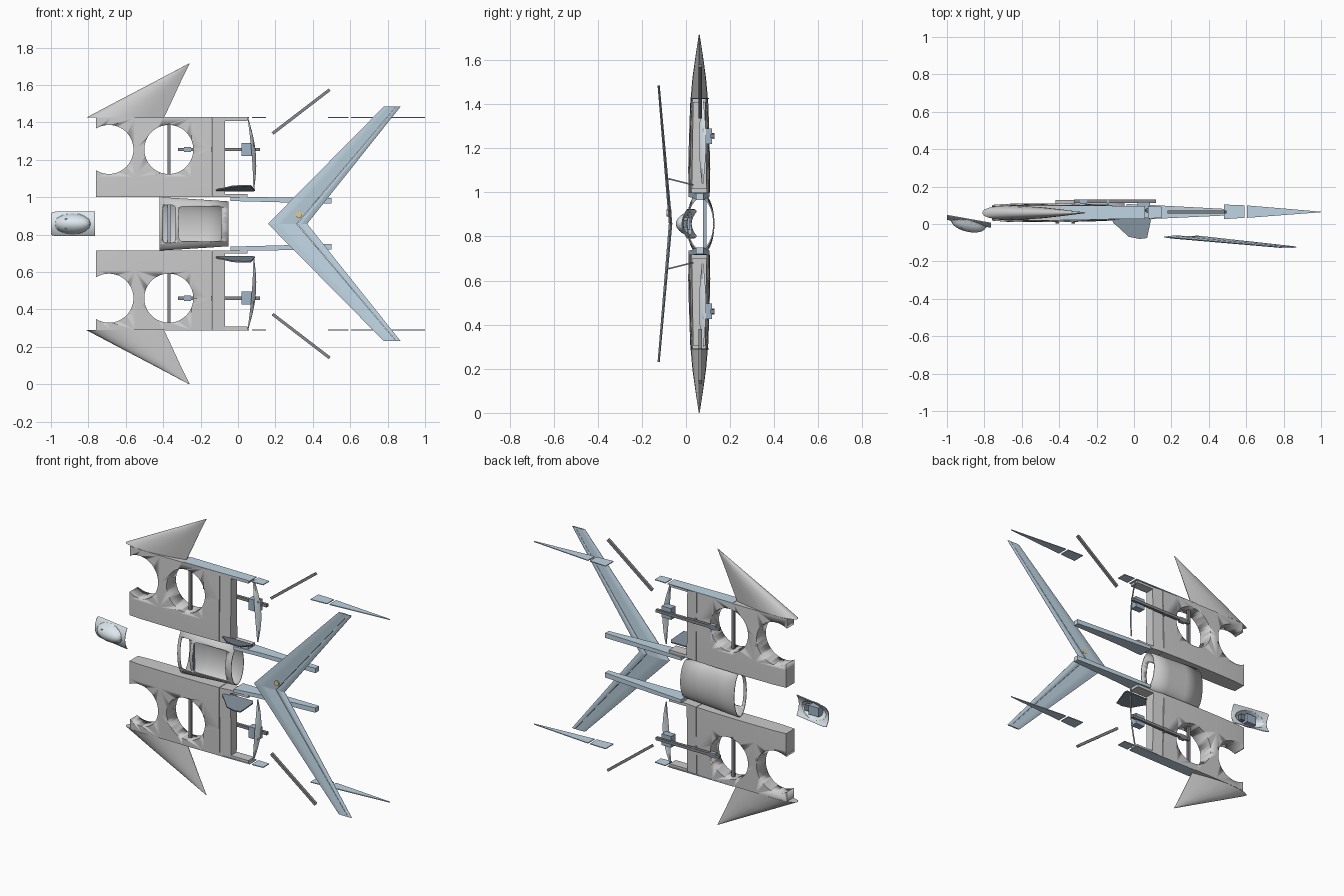
import bpy, bmesh, math

if "Cube" in bpy.data.objects:
    bpy.data.objects.remove(bpy.data.objects["Cube"])

C = 0.8575   # height of the symmetry plane; all z below are relative to it
mats = {}


def color(ob, rgb):
    if rgb:
        if rgb not in mats:
            m = bpy.data.materials.new("paint_%d" % len(mats))
            m.diffuse_color = (*rgb, 1)
            m.use_nodes = True
            m.node_tree.nodes["Principled BSDF"].inputs["Base Color"].default_value = m.diffuse_color
            mats[rgb] = m
        ob.data.materials.append(mats[rgb])


def finish(name, bm, rgb=None, mirror=True, smooth=True):
    bmesh.ops.recalc_face_normals(bm, faces=bm.faces)
    me = bpy.data.meshes.new(name)
    bm.to_mesh(me)
    bm.free()
    ob = bpy.data.objects.new(name, me)
    bpy.context.collection.objects.link(ob)
    ob.location.z = C
    color(ob, rgb)
    if smooth:
        bpy.ops.object.select_all(action='DESELECT')
        ob.select_set(True)
        bpy.context.view_layer.objects.active = ob
        bpy.ops.object.shade_smooth_by_angle(angle=math.radians(30))
    if mirror:
        add_mirror(ob)
    return ob


def add_mirror(ob):
    m = ob.modifiers.new("mirror", 'MIRROR')
    m.use_axis = (False, False, True)


def loft(name, rings, rgb=None, mirror=True, smooth=True, caps=True):
    bm = bmesh.new()
    vs = [[bm.verts.new(p) for p in r] for r in rings]
    n = len(vs[0])
    for a, b in zip(vs, vs[1:]):
        for i in range(n):
            bm.faces.new((a[i], a[(i + 1) % n], b[(i + 1) % n], b[i]))
    if caps:
        bm.faces.new(vs[0])
        bm.faces.new(vs[-1])
    return finish(name, bm, rgb, mirror, smooth)


def box(name, x0, x1, y0, y1, z0, z1, rgb=None, mirror=True):
    ring = lambda x: [(x, y0, z0), (x, y1, z0), (x, y1, z1), (x, y0, z1)]
    return loft(name, [ring(x0), ring(x1)], rgb, mirror, False)


def section(z, pts, yc):
    """Closed section at height z from (x, half thickness) points."""
    return [(x, yc - h, z) for x, h in pts] + [(x, yc + h, z) for x, h in reversed(pts)]


def foil(z, x0, x1, h, yc):
    prof = [(0, .12), (.02, .42), (.08, .68), (.2, .92), (.38, 1), (.55, .92), (.78, .55), (1, .06)]
    return section(z, [(x0 + (x1 - x0) * f, h * k) for f, k in prof], yc)


def cut(ob, cutter):
    cutter.hide_render = True
    cutter.display_type = 'WIRE'
    m = ob.modifiers.new("cut", 'BOOLEAN')
    m.operation = 'DIFFERENCE'
    m.solver = 'EXACT'
    m.object = cutter


BLUE, DARK, STEEL = (.52, .66, .76), (.2, .25, .3), (.35, .47, .58)
GREY, PALE, GOLD = (.25, .25, .27), (.72, .8, .85), (.8, .6, .25)
Y = .06
ZM = .3975   # middle of a wing panel

# Wing panels with two round duct holes
pts = [(-.76, .042), (-.68, .048), (-.55, .05), (-.4, .05), (-.25, .047), (-.143, .043)]
wing = loft("wing_panel", [section(z, [(x, h * k) for x, h in pts], Y)
            for z, k in ((.1425, .98), (.25, 1), (.4, .93), (.5675, .8))], mirror=False)
for i, x in enumerate((-.37, -.69)):
    circ = [(x + .131 * math.cos(t * math.pi / 32), ZM + .131 * math.sin(t * math.pi / 32)) for t in range(64)]
    cut(wing, loft("duct_cutter_%d" % i, [[(a, y, b) for a, b in circ] for y in (-.1, .2)], mirror=False))
add_mirror(wing)
rear = [(-.14, .043), (-.07, .034)]
loft("wing_rear_strip", [section(z, [(x, h * k) for x, h in rear], Y) for z, k in ((.1425, 1), (.5675, .8))])
box("outer_rib", -.07, .05, .03, .09, .55, .5675)
box("inner_rib", -.07, .05, .025, .095, .1425, .16)
box("wing_spar", -.377, -.36, .052, .068, .15, .56, GREY)

# Pointed wing tips
loft("wing_tip", [foil(.5685, -.81, -.395, .039, Y), foil(.66, -.637, -.352, .031, Y),
                  foil(.76, -.446, -.306, .017, Y), foil(.8575, -.262, -.258, .002, Y)])

# Drive shafts, motors and propellers behind the wing
box("drive_shaft", -.32, .118, .112, .13, ZM - .009, ZM + .009, GREY)
box("motor", .02, .085, .075, .118, ZM - .035, ZM + .035, STEEL)
box("shaft_bearing", -.29, -.25, .106, .13, ZM - .014, ZM + .014, STEEL)
box("shaft_collar", -.145, -.135, .1, .13, ZM - .012, ZM + .012, STEEL)
blade = []
for i in range(13):
    t = i / 12
    w = .003 + .013 * math.sin(math.pi * t)
    x = .083 - .03 * t ** 1.5 + .012 * math.sin(math.pi * t)
    z = .18 + .385 * t
    blade.append([(x - w * .7, .075 - w, z), (x + .003, .072, z), (x + w * .7, .075 + w, z), (x - .003, .078, z)])
loft("propeller", blade, PALE)

# Side plates on the wing ends and the tapered plates behind them
def plate(name, x0, x1, a0, a1, b0, b1):
    ring = lambda z: [(x0, a0, z), (x1, b0, z), (x1, b1, z), (x0, a1, z)]
    loft(name, [ring(.565), ring(.57)], BLUE, smooth=False)

plate("end_plate", -.39, .06, .022, .1, .028, .096)
plate("end_plate_flap", .075, .15, .029, .095, .033, .092)
plate("tail_plate_front", .48, .59, .026, .104, .033, .1)
plate("tail_plate_rear", .605, 1.0, .033, .099, .063, .066)

# Inner tail booms
loft("tail_boom", [[(x, y0, z0), (x, y1, z0), (x, y1, z1), (x, y0, z1)] for x, y0, y1, z0, z1 in
     ((-.04, .012, .107, .122, .1425), (.12, .028, .1, .118, .1425), (.5, .046, .08, .108, .138))], BLUE, smooth=False)

# Loose strut tubes
dx, dz = .31, .24
L = math.hypot(dx, dz)
nx, nz = -dz / L * .008, dx / L * .008
loft("strut", [[(x - nx, .057, z - nz), (x + nx, .057, z + nz), (x + nx, .073, z + nz), (x - nx, .073, z - nz)]
               for x, z in ((.185, .483), (.49, .717))], GREY, smooth=False)

# Slanted fins under the wing roots
fin = [(-.125, .035), (.08, .035), (.09, .02), (.07, -.075), (.03, -.08), (-.03, -.068), (-.08, -.02), (-.11, .005)]
loft("lower_fin", [[(x, y, .172 + (.035 - y) * .25 + d) for x, y in fin] for d in (0, .007)], DARK, smooth=False)

# V tail with hinged rear strips
def tail(name, f0, f1, h0, h1):
    rings = []
    for z in (0, .315, .6275):
        k = z / .6275
        a, c, y = .16 + .62 * k, .21 - .12 * k, -.07 - .054 * k
        th = .008 - .003 * k
        m = (f0 + f1) / 2
        rings.append(section(z, [(a + c * f0, th * h0), (a + c * (.3 * f1 + .7 * f0), th),
                                 (a + c * m, th * .95), (a + c * f1, th * h1)], y))
    loft(name, rings, BLUE)

tail("v_tail", 0, .73, .2, .7)
tail("v_tail_flap", .745, 1, .7, .15)
loft("tail_beacon", [[(.325 + .016 * math.cos(t * math.pi / 8), y, .048 + .016 * math.sin(t * math.pi / 8))
                      for t in range(16)] for y in (-.088, -.066)], GOLD, mirror=False)

# Centre fuselage shell with hatch openings
rings = []
for x, a in ((-.42, .143), (-.3, .136), (-.17, .128), (-.05, .12)):
    rings.append([(x, .066 + .063 * math.sin(t * math.pi / 32), a * math.cos(t * math.pi / 32)) for t in range(64)])
shell = loft("fuselage_shell", rings, mirror=False, caps=False)
s = shell.modifiers.new("wall", 'SOLIDIFY')
s.thickness = .006
for nm, x0, x1, hz in (("hatch_cutter", -.315, -.09, .093), ("front_hatch_cutter", -.402, -.335, .1)):
    r = .018
    outline = []
    for cx, cz, a0 in ((x1 - r, hz - r, 0), (x0 + r, hz - r, 90), (x0 + r, -hz + r, 180), (x1 - r, -hz + r, 270)):
        for k in range(5):
            a = math.radians(a0 + k * 22.5)
            outline.append((cx + r * math.cos(a), cz + r * math.sin(a)))
    cut(shell, loft(nm, [[(x, y, z) for x, z in outline] for y in (-.1, .05)], mirror=False))
box("centre_spar", -.377, -.36, .077, .093, -.115, .115, STEEL, False)

# Nose canopy: curved cover with an egg-shaped bulge and equipment inside
bm = bmesh.new()
NX, NZ = 40, 28
grid = []
for i in range(NX + 1):
    x = -1 + .235 * i / NX
    row = []
    for j in range(NZ + 1):
        v = 2 * j / NZ - 1
        u = min(1, (x + 1) / .05)
        z = .066 * v * (.86 + .14 * math.sqrt(u * (2 - u)))
        r2 = ((x + .885) / .092) ** 2 + (z / .053) ** 2
        y = .022 - .042 * i / NX + .024 * v * v - .044 * math.sqrt(max(0, 1 - r2))
        row.append(bm.verts.new((x, y, z)))
    grid.append(row)
for i in range(NX):
    for j in range(NZ):
        bm.faces.new((grid[i][j], grid[i + 1][j], grid[i + 1][j + 1], grid[i][j + 1]))
pod = finish("nose_canopy", bm, PALE, False)
pod.modifiers.new("wall", 'SOLIDIFY').thickness = .004
box("canopy_equipment", -.925, -.855, -.025, .018, -.028, .028, STEEL, False)
box("canopy_mount", -.85, -.82, -.02, .005, -.018, .018, DARK, False)
